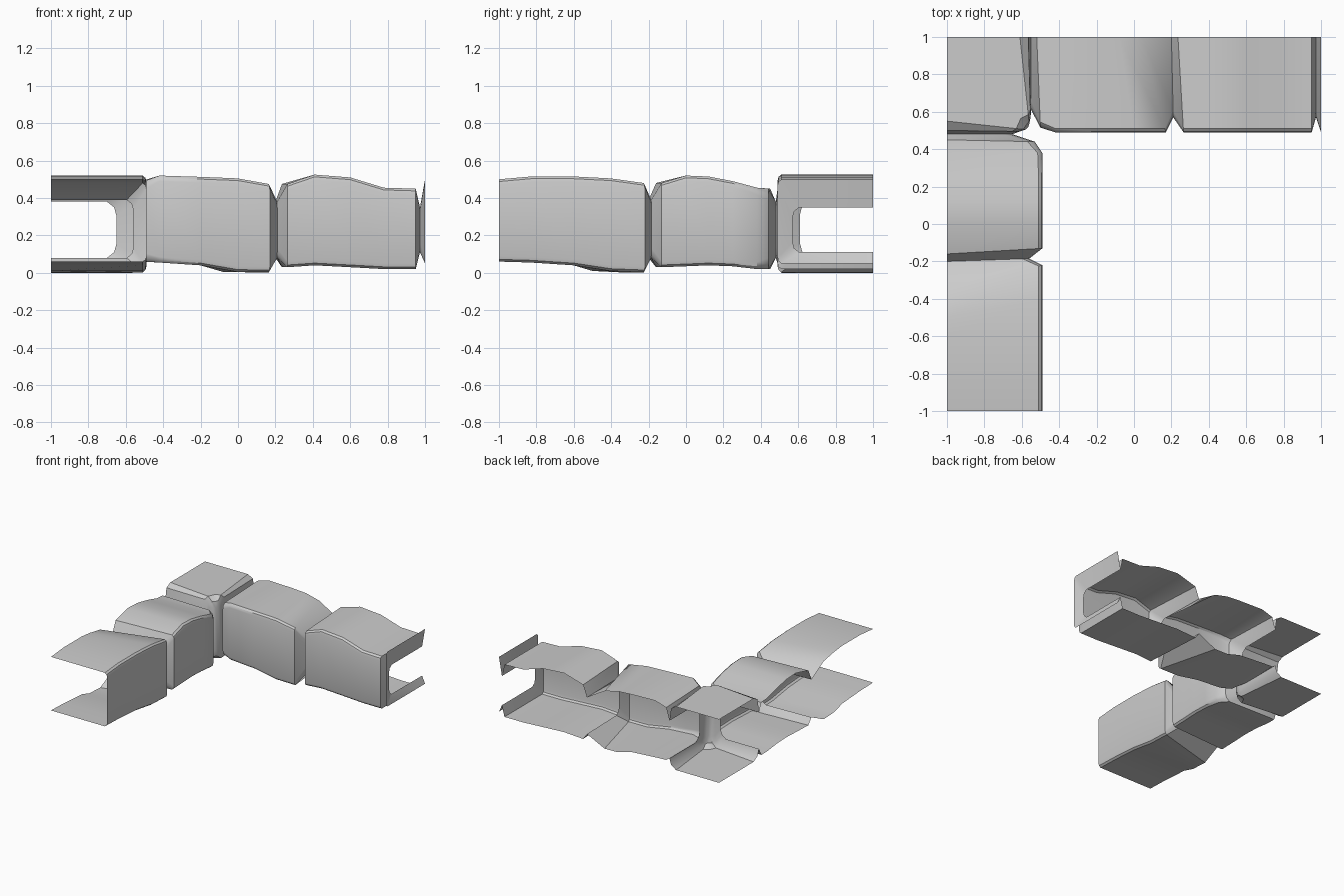
import bpy, bmesh
from mathutils import Vector
from math import radians

if "Cube" in bpy.data.objects:
    bpy.data.objects.remove(bpy.data.objects["Cube"])

# Wall stations along an arm: (position, face offset, top z, bottom z, edge bevel[, position at open back])
ARM_Y = [
    (-1.0, .49, .50, .06, .02), (-.83, .49, .515, .055, .02), (-.6, .49, .515, .04, .02),
    (-.4, .49, .505, .01, .02, -.5), (-.22, .49, .48, .003, .02, -.36),
    (-.185, .56, .39, .08, .035, -.2), (-.13, .49, .48, .03, .02, -.16),
    (0, .49, .52, .035, .02), (.12, .49, .515, .04, .02), (.25, .49, .49, .035, .02),
    (.38, .49, .455, .02, .025), (.44, .53, .45, .02, .04, .45), (.48, .65, .38, .08, .05),
]
ARM_X = [
    (-.55, .61, .39, .08, .05), (-.5, .515, .49, .06, .03, -.52), (-.42, .49, .52, .055, .02),
    (-.2, .49, .513, .04, .02), (0, .49, .505, .005, .02, -.08), (.17, .49, .475, .003, .02, .04),
    (.21, .57, .38, .08, .035, .2), (.265, .49, .475, .03, .02, .235),
    (.41, .49, .525, .04, .02), (.6, .49, .51, .03, .02), (.78, .49, .455, .02, .02),
    (.95, .49, .45, .02, .02), (.973, .57, .35, .11, .035), (1.0, .49, .50, .05, .02),
]

def ring(front, back, zt, zb, bev):
    """C-shaped section: open back, top, rounded front face, bottom."""
    f, b = Vector(front), Vector(back)
    d = (b - f).normalized()
    def pt(off, z):
        p = f + d * off
        return (p.x, p.y, z)
    top = [(b.x, b.y, zt), pt(bev, zt), pt(bev * .25, zt - bev * .6), pt(0, zt - bev * 1.5)]
    low = [pt(0, zb + bev * 1.5), pt(bev * .25, zb + bev * .6), pt(bev, zb), (b.x, b.y, zb)]
    return top + low

rings = []
for t, o, zt, zb, bv, *s in ARM_Y:
    rings.append(ring((-o, t), (-1, s[0] if s else t), zt, zb, bv))
# Corner block with its inner pillar
rings.append(ring((-.61, .495), (-1, .5), .495, .03, .04))
rings.append(ring((-.58, .505), (-1, .55), .52, .0, .05))
rings.append(ring((-.565, .52), (-1, 1), .52, .0, .06))
rings.append(ring((-.56, .535), (-.61, 1), .52, .0, .05))
rings.append(ring((-.553, .57), (-.565, 1), .495, .03, .04))
for t, o, zt, zb, bv, *s in ARM_X:
    rings.append(ring((t, o), (s[0] if s else t, 1), zt, zb, bv))

# Skin the sections into one open shell
bm = bmesh.new()
vs = [[bm.verts.new(p) for p in r] for r in rings]
for a, b in zip(vs, vs[1:]):
    for i in range(len(a) - 1):
        bm.faces.new((a[i], a[i + 1], b[i + 1], b[i]))
bm.normal_update()
bm.faces.ensure_lookup_table()
if bm.faces[0].normal.z < 0:
    bmesh.ops.reverse_faces(bm, faces=bm.faces[:])
me = bpy.data.meshes.new("stone_corner_wall")
bm.to_mesh(me)
bm.free()
wall = bpy.data.objects.new("stone_corner_wall", me)
bpy.context.collection.objects.link(wall)
bpy.context.view_layer.objects.active = wall
wall.select_set(True)
bpy.ops.object.shade_smooth_by_angle(angle=radians(35))
